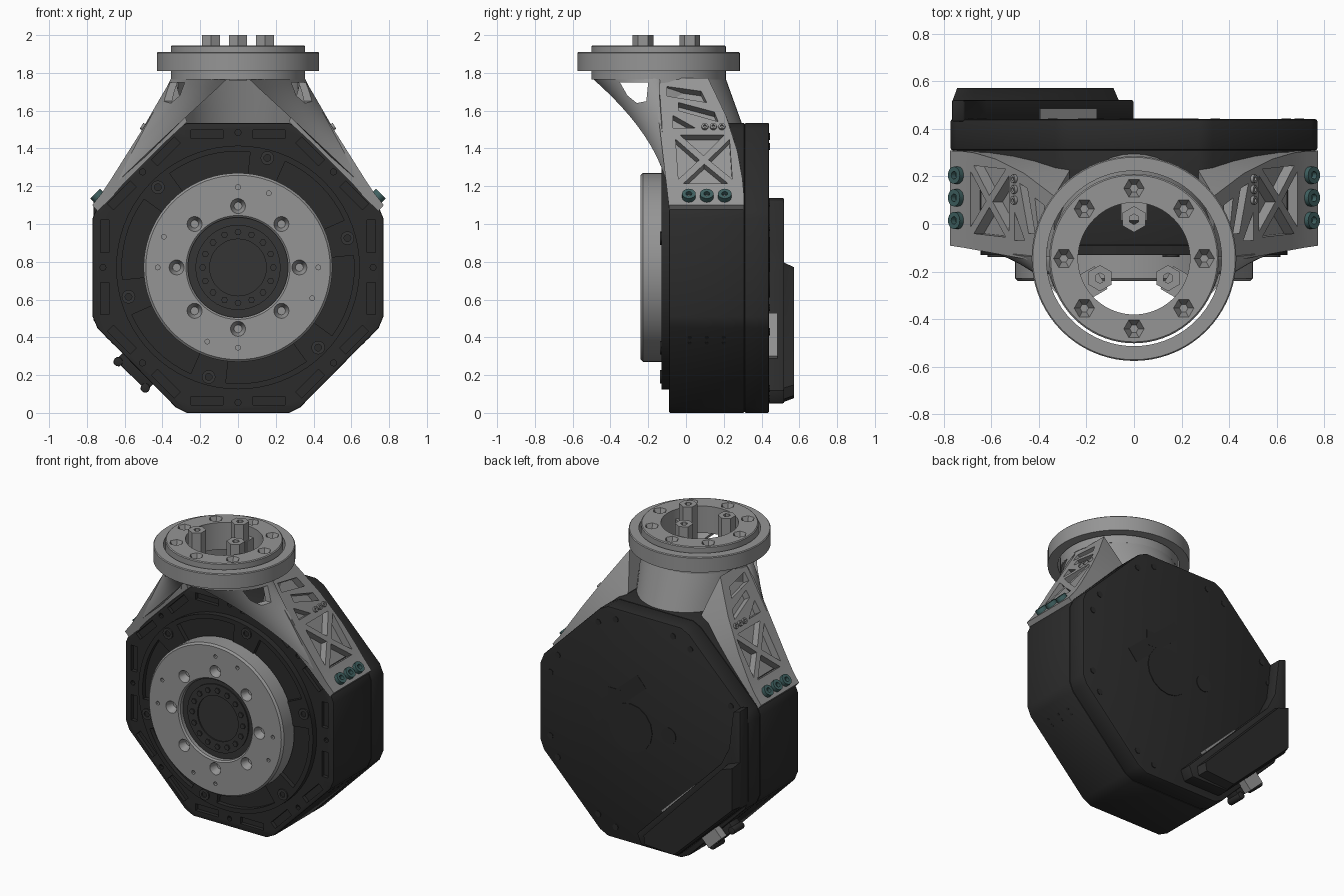
import bpy, bmesh
from math import sin, cos, pi, radians
from mathutils import Matrix, Vector

if "Cube" in bpy.data.objects:
    bpy.data.objects.remove(bpy.data.objects["Cube"])


def material(name, rgb):
    m = bpy.data.materials.new(name)
    m.use_nodes = True
    m.diffuse_color = (*rgb, 1)
    m.node_tree.nodes["Principled BSDF"].inputs["Base Color"].default_value = (*rgb, 1)
    return m


GREY = material("cast grey", (0.3, 0.3, 0.3))
BLACK = material("housing black", (0.024, 0.024, 0.024))
CHARCOAL = material("charcoal", (0.035, 0.035, 0.035))
TEAL = material("teal bolt", (0.05, 0.12, 0.12))

# Local frames: FRONT faces -y around the drive axis, TOP faces up around the flange axis
FRONT = Matrix.Translation((0, 0, 0.77)) @ Matrix.Rotation(pi / 2, 4, 'X')
TOP = Matrix.Translation((0, -0.145, 0))


def circle(r, n=24, cx=0, cy=0):
    return [(cx + r * cos(2 * pi * i / n), cy + r * sin(2 * pi * i / n)) for i in range(n)]


def polar(r, deg):
    return r * cos(radians(deg)), r * sin(radians(deg))


def rect(cx, cy, w, h):
    return [(cx - w / 2, cy - h / 2), (cx + w / 2, cy - h / 2),
            (cx + w / 2, cy + h / 2), (cx - w / 2, cy + h / 2)]


def prism(bm, pts, M, a, b, taper=1):
    """Extrude a 2D outline from height a to b; taper scales the end at a."""
    c = sum((Vector(p) for p in pts), Vector((0, 0))) / len(pts)
    low = [bm.verts.new(M @ Vector((*(c + (Vector(p) - c) * taper), a))) for p in pts]
    top = [bm.verts.new(M @ Vector((*p, b))) for p in pts]
    bm.faces.new(low[::-1])
    bm.faces.new(top)
    for i in range(len(pts)):
        j = (i + 1) % len(pts)
        bm.faces.new((low[i], low[j], top[j], top[i]))


def lathe(bm, profile, M, n=64):
    """Spin a closed (radius, height) profile round the local z axis."""
    rings = [[bm.verts.new(M @ Vector((r * cos(2 * pi * i / n), r * sin(2 * pi * i / n), h)))
              for r, h in profile] for i in range(n)]
    k = len(profile)
    for i in range(n):
        p, q = rings[i], rings[(i + 1) % n]
        for j in range(k):
            bm.faces.new((p[j], q[j], q[(j + 1) % k], p[(j + 1) % k]))


def sheet(bm, f, nu, nv):
    g = [[bm.verts.new(f(i / nu, j / nv)) for j in range(nv + 1)] for i in range(nu + 1)]
    for i in range(nu):
        for j in range(nv):
            bm.faces.new((g[i][j], g[i + 1][j], g[i + 1][j + 1], g[i][j + 1]))


def build(name, mat, draw, cut=None, bevel=0, solid=0, mirror=False):
    bm = bmesh.new()
    draw(bm)
    bmesh.ops.recalc_face_normals(bm, faces=bm.faces)
    me = bpy.data.meshes.new(name)
    bm.to_mesh(me)
    bm.free()
    ob = bpy.data.objects.new(name, me)
    bpy.context.collection.objects.link(ob)
    if mat:
        me.materials.append(mat)
    mods = []
    if solid:
        m = ob.modifiers.new("Thickness", 'SOLIDIFY')
        m.thickness, m.offset = solid, 0
        mods.append(m)
    if bevel:
        m = ob.modifiers.new("Bevel", 'BEVEL')
        m.width, m.segments, m.angle_limit = bevel, 2, radians(30)
        mods.append(m)
    cutter = None
    if cut:
        cutter = build(name + "_cutter", None, cut)
        cutter.hide_render = True
        m = ob.modifiers.new("Cut", 'BOOLEAN')
        m.operation, m.solver, m.object = 'DIFFERENCE', 'EXACT', cutter
        mods.append(m)
    if mirror:
        mods.append(ob.modifiers.new("Mirror", 'MIRROR'))
        mods[-1].use_mirror_merge = False
    bpy.ops.object.select_all(action='DESELECT')
    ob.select_set(True)
    bpy.context.view_layer.objects.active = ob
    for m in mods:
        bpy.ops.object.modifier_apply(modifier=m.name)
    if cutter:
        bpy.data.objects.remove(cutter)
    if mat:
        bpy.ops.object.shade_smooth_by_angle(angle=radians(32))
    return ob


# Octagonal housing, its corners clipped a little
half = [(0.27, -0.77), (0.33, -0.74), (0.745, -0.32), (0.77, -0.26),
        (0.77, 0.26), (0.745, 0.32), (0.33, 0.735), (0.27, 0.765)]
octagon = half + [(-x, z) for x, z in reversed(half)]


def rim_slots(bm):
    for k in range(8):
        M = FRONT @ Matrix.Rotation(k * pi / 4, 4, 'Z')
        for s in (-1, 1):
            prism(bm, rect(0.705, s * 0.165, 0.045, 0.17), M, 0.065, 0.12)
        prism(bm, circle(0.016, 10, 0.715, 0), M, 0.06, 0.12)


build("housing", BLACK, lambda bm: prism(bm, octagon, FRONT, -0.31, 0.09), rim_slots, 0.008)
build("back_cover", BLACK, lambda bm: prism(bm, octagon, FRONT, -0.44, -0.31), bevel=0.008)


# Front collar with curved pockets and six bolts
def collar_pockets(bm):
    for k in range(6):
        angles = [15 + 60 * k + 9 + 42 * i / 8 for i in range(9)]
        pts = [polar(0.615, a) for a in angles] + [polar(0.48, a) for a in reversed(angles)]
        prism(bm, pts, FRONT, 0.1, 0.15)


def collar_bolts(bm):
    for k in range(6):
        p = polar(0.6, 15 + 60 * k)
        M = FRONT @ Matrix.Translation((*p, 0.13))
        lathe(bm, [(0.018, -0.01), (0.036, -0.01), (0.036, 0.008), (0.018, 0.008)], M, 16)


build("front_collar", BLACK, lambda bm: prism(bm, circle(0.645, 72), FRONT, 0.08, 0.13), collar_pockets)
build("collar_bolts", CHARCOAL, collar_bolts)


# Output ring with countersunk holes
def output_holes(bm):
    for k in range(8):
        prism(bm, circle(0.042, 16, *polar(0.325, 45 * k)), FRONT, 0.19, 0.245, 0.5)
        prism(bm, circle(0.013, 8, *polar(0.425, 45 * k + 22.5 * (k % 2))), FRONT, 0.2, 0.25)


build("output_ring", GREY, lambda bm: lathe(bm, [
    (0.265, 0.12), (0.5, 0.12), (0.5, 0.228), (0.488, 0.24), (0.275, 0.24), (0.265, 0.23)], FRONT, 72),
    output_holes)


def hub(bm):
    prism(bm, circle(0.268, 48), FRONT, 0.1, 0.205)
    lathe(bm, [(0.15, 0.2), (0.225, 0.2), (0.225, 0.213), (0.15, 0.213)], FRONT, 48)
    for k in range(16):
        prism(bm, circle(0.018, 6, *polar(0.187, 22.5 * k)), FRONT, 0.21, 0.222)


build("output_hub", CHARCOAL, hub)


# Top flange: rim, bolted inner ring and three hexagonal posts
def flange_holes(bm):
    for k in range(8):
        prism(bm, circle(0.045, 6, *polar(0.295, 45 * k)), TOP, 1.89, 1.95, 0.4)


build("flange_rim", GREY, lambda bm: lathe(bm, [
    (0.368, 1.81), (0.43, 1.81), (0.43, 1.905), (0.425, 1.91), (0.368, 1.91)], TOP, 72))
build("flange_inner_ring", GREY, lambda bm: lathe(bm, [
    (0.235, 1.765), (0.356, 1.765), (0.356, 1.94), (0.35, 1.945), (0.235, 1.945)], TOP, 72), flange_holes)


def posts(bm):
    for a in (90, 210, 330):
        M = TOP @ Matrix.Rotation(radians(a), 4, 'Z')
        lathe(bm, [(0.022, 1.76), (0.055, 1.76), (0.055, 2.0), (0.022, 2.0)],
              M @ Matrix.Translation((0.165, 0, 0)), 6)
        prism(bm, rect(0.205, 0, 0.09, 0.11), M, 1.77, 1.88)


build("flange_posts", GREY, posts)

# Bracket legs with a truss of pockets on the outer face
SLOPE = Matrix(((0, -0.53, 0.848, 0.715), (1, 0, 0, 0), (0, 0.848, 0.53, 1.17), (0, 0, 0, 1)))


def leg(bm):
    # Stations down the leg: inner x, z and outer x, z
    stations = [(0.27, 1.54, 0.335, 1.772), (0.4, 1.42, 0.46, 1.574), (0.5, 1.32, 0.58, 1.384),
                (0.6, 1.22, 0.67, 1.241), (0.67, 1.14, 0.72, 1.165), (0.745, 1.07, 0.772, 1.1)]
    rings = []
    for xi, zi, xo, zo in stations:
        ring = []
        for x, z, back in ((xi, zi, 0), (xo, zo, 0), (xo, zo, 1), (xi, zi, 1)):
            t = max(0, (z - 1.09) / 0.68)
            ring.append(bm.verts.new((x, 0.308 - 0.19 * t * t if back else -0.09 - 0.08 * t, z)))
        rings.append(ring)
    for p, q in zip(rings, rings[1:]):
        for j in range(4):
            bm.faces.new((p[j], q[j], q[(j + 1) % 4], p[(j + 1) % 4]))
    bm.faces.new(rings[0])
    bm.faces.new(rings[-1][::-1])
    bm.normal_update()
    bmesh.ops.triangulate(bm, faces=bm.faces)


def leg_pockets(bm):
    corners = [Vector(p) for p in ((-0.05, 0.04), (0.26, 0.04), (0.24, 0.37), (-0.07, 0.37))]
    mid = Vector((0.095, 0.2))
    for i in range(4):
        tri = [corners[i], corners[(i + 1) % 4], mid]
        c = sum(tri, Vector((0, 0))) / 3
        prism(bm, [c + (p - c) * 0.76 for p in tri], SLOPE, -0.05, 0.05)
    for pts in ([(-0.07, 0.4), (0.05, 0.4), (-0.07, 0.48)],
                [(-0.04, 0.51), (0.17, 0.44), (0.15, 0.5), (-0.04, 0.56)],
                [(-0.1, 0.6), (0.11, 0.56), (0.08, 0.63), (-0.1, 0.66)]):
        prism(bm, pts, SLOPE, -0.05, 0.05)


build("bracket_legs", GREY, leg, leg_pockets, mirror=True)


def leg_screws(bm):
    for y in (0.1, 0.145, 0.19):
        lathe(bm, [(0.008, -0.02), (0.018, -0.02), (0.018, 0.012), (0.008, 0.012)],
              SLOPE @ Matrix.Translation((y, 0.405, 0)), 12)


build("leg_screws", GREY, leg_screws, mirror=True)


# Curved front webs running from the flange down to the feet, with side windows
def web(u, t):
    a = radians(-80 + 80 * u)
    top = Vector((0.335 * cos(a), -0.145 + 0.335 * sin(a), 1.775))
    foot = Vector((0.69, -0.075, 1.17)).lerp(Vector((0.33, -0.15, 1.77)), u)
    p = top.lerp(foot, t)
    p.y += 0.28 * t * (1 - t) * (1 - u)
    return p


YZ = Matrix(((0, 0, 1, 0), (1, 0, 0, 0), (0, 1, 0, 0), (0, 0, 0, 1)))
window = [(-0.35, 1.75), (-0.31, 1.68), (-0.26, 1.64), (-0.21, 1.65), (-0.2, 1.75)]
build("front_webs", GREY, lambda bm: sheet(bm, web, 12, 12),
      lambda bm: prism(bm, window, YZ, 0.1, 0.6), solid=0.035, mirror=True)


def back_wall(u, t):
    a = pi * u
    return Vector((0.335 * cos(a), -0.145 + (0.335 + 0.09 * t) * sin(a), 1.775 - 0.25 * t))


build("bracket_back_wall", GREY, lambda bm: sheet(bm, back_wall, 24, 4), solid=0.035)


# Teal clamp bolts at the feet
def foot_bolts(bm):
    for y in (0.015, 0.11, 0.205):
        M = Matrix.Translation((0.735, y, 1.14)) @ Matrix.Rotation(radians(46), 4, 'Y')
        lathe(bm, [(0.016, -0.05), (0.036, -0.05), (0.036, 0.03), (0.016, 0.03)], M, 16)
        prism(bm, circle(0.018, 6), M, -0.04, 0.005)


build("foot_bolts", TEAL, foot_bolts, mirror=True)

# Back electronics cover along the lower diagonal, in two layers
low_layer = [(-0.3, -0.72), (-0.03, -0.72), (0.0, -0.65), (-0.62, -0.02), (-0.68, 0.1),
             (-0.71, 0.35), (-0.765, 0.37), (-0.765, -0.28)]
cap = [(-0.3, -0.715), (-0.07, -0.7), (-0.06, -0.64), (-0.68, 0.0), (-0.765, 0.03), (-0.765, -0.27)]
build("electronics_base", BLACK, lambda bm: prism(bm, low_layer, FRONT, -0.52, -0.43), bevel=0.008)
build("electronics_cap", BLACK, lambda bm: prism(bm, cap, FRONT, -0.572, -0.51, 0.93))

# Plugs on the diagonal edge (local x points out of the edge)
EDGE = FRONT @ Matrix.Rotation(radians(226), 4, 'Z')


def black_plug(bm):
    prism(bm, rect(0.76, -0.01, 0.09, 0.23), EDGE, -0.42, -0.33)
    for s in (-1, 1):
        prism(bm, circle(0.025, 12, 0.8, -0.01 + s * 0.1), EDGE, -0.43, -0.32)


def grey_plugs(bm):
    prism(bm, rect(0.76, 0, 0.09, 0.13), EDGE, -0.49, -0.435)
    prism(bm, rect(0.47, 0.05, 0.05, 0.33), EDGE, -0.485, -0.435)


build("black_plug", BLACK, black_plug, bevel=0.006)
build("grey_plugs", GREY, grey_plugs)


# Small screws on the back and lower flanks, and a thin raised panel on the back
def small_screws(bm):
    for k in range(8):
        for s in (-1, 1):
            x, z = polar(0.725, 45 * k + 17 * s)
            if x + z > -0.7:
                prism(bm, circle(0.02, 10, x, z), FRONT, -0.444, -0.43)
    for side in (-46, 226):
        M = FRONT @ Matrix.Rotation(radians(side), 4, 'Z') @ Matrix.Rotation(pi / 2, 4, 'Y')
        for w in (0.02, 0.11, 0.2):
            for s in (-0.24, -0.2, 0.2, 0.24):
                prism(bm, circle(0.01, 8, w, s), M, 0.72, 0.752)


build("small_screws", BLACK, small_screws)


def back_panel(bm):
    prism(bm, circle(0.16, 16, 0.1, 0), FRONT, -0.444, -0.435)
    prism(bm, rect(0.22, 0.18, 0.1, 0.1), FRONT, -0.443, -0.435)
    slant = FRONT @ Matrix.Translation((0.2, 0.17, 0)) @ Matrix.Rotation(radians(139), 4, 'Z')
    prism(bm, rect(0, 0, 0.48, 0.1), slant, -0.442, -0.435)
    prism(bm, circle(0.055, 16, -0.18, 0.02), FRONT, -0.444, -0.435)


build("back_panel", BLACK, back_panel)
